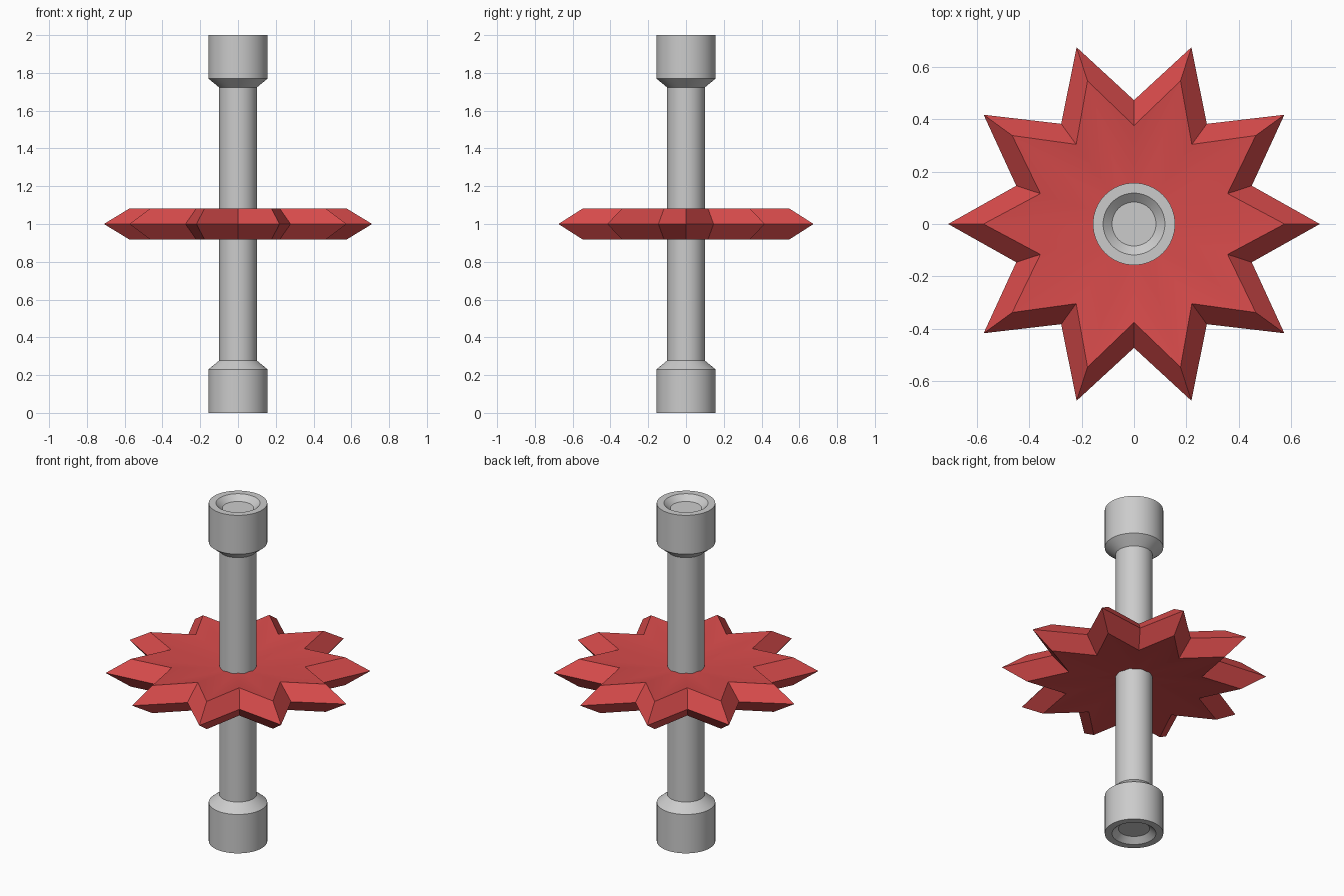
import bpy, bmesh, math

if "Cube" in bpy.data.objects:
    bpy.data.objects.remove(bpy.data.objects["Cube"])


def finish(name, bm):
    bmesh.ops.recalc_face_normals(bm, faces=bm.faces[:])
    mesh = bpy.data.meshes.new(name)
    bm.to_mesh(mesh)
    bm.free()
    ob = bpy.data.objects.new(name, mesh)
    bpy.context.collection.objects.link(ob)
    bpy.ops.object.select_all(action='DESELECT')
    ob.select_set(True)
    bpy.context.view_layer.objects.active = ob
    bpy.ops.object.shade_smooth_by_angle(angle=math.radians(25))
    return ob


def ring(bm, radii, z, count):
    # radii are used in turn around the ring
    out = []
    for i in range(count):
        a = 2 * math.pi * i / count
        r = radii[i % len(radii)]
        out.append(bm.verts.new((r * math.cos(a), r * math.sin(a), z)))
    return out


def skin(bm, start_z, rings, end_z):
    # close a stack of rings with a fan at each end
    n = len(rings[0])
    first = bm.verts.new((0, 0, start_z))
    last = bm.verts.new((0, 0, end_z))
    for i in range(n):
        j = (i + 1) % n
        bm.faces.new((first, rings[0][j], rings[0][i]))
        for a, b in zip(rings, rings[1:]):
            bm.faces.new((a[i], a[j], b[j], b[i]))
        bm.faces.new((last, rings[-1][i], rings[-1][j]))


# Rod with a thick recessed collar at both ends
half = [(0.084, 0.03), (0.118, 0), (0.157, 0), (0.157, 0.23), (0.1, 0.277)]
profile = half + [(r, 2 - z) for r, z in reversed(half)]
bm = bmesh.new()
skin(bm, 0.03, [ring(bm, [r], z, 64) for r, z in profile], 1.97)
finish("rod", bm)

# Ten-pointed star plate, bevelled rim and slightly dished faces
bm = bmesh.new()
layers = [(0.575, 0.376, 0.918), (0.71, 0.473, 1.0), (0.575, 0.376, 1.082)]
skin(bm, 0.975, [ring(bm, [tip, notch], z, 20) for tip, notch, z in layers], 1.025)
star = finish("star_plate", bm)
red = bpy.data.materials.new("red")
red.diffuse_color = (0.68, 0.07, 0.07, 1)
red.use_nodes = True
red.node_tree.nodes["Principled BSDF"].inputs["Base Color"].default_value = red.diffuse_color
star.data.materials.append(red)
